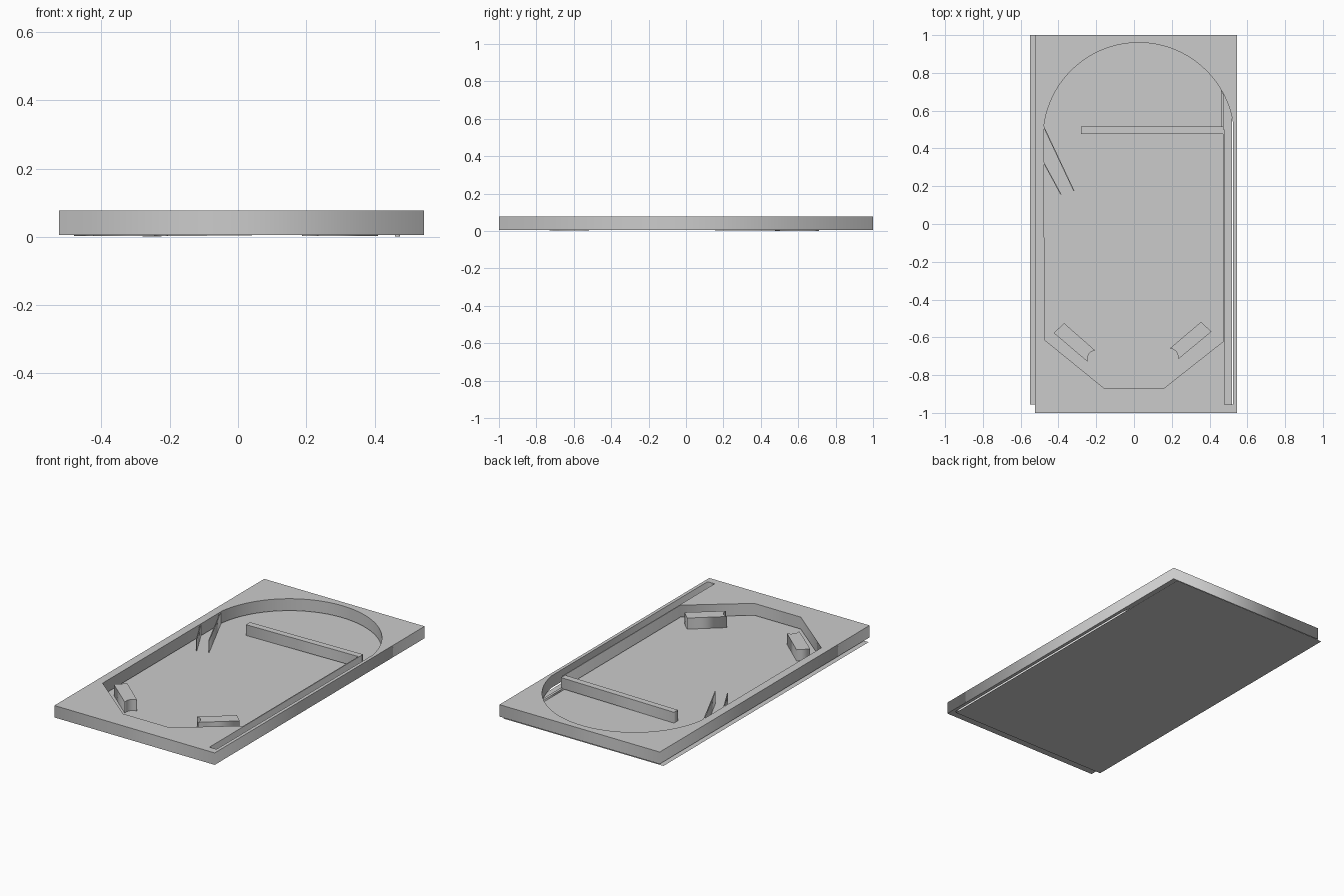
import bpy, math
from mathutils import Matrix

if "Cube" in bpy.data.objects:
    bpy.data.objects.remove(bpy.data.objects["Cube"])

def link(name, mesh):
    ob = bpy.data.objects.new(name, mesh)
    bpy.context.collection.objects.link(ob)
    return ob

def plate(name, outlines, z0, z1):
    """Solid plate from 2D outlines; inner outlines become openings."""
    cu = bpy.data.curves.new(name + "_outline", 'CURVE')
    cu.dimensions = '2D'
    cu.fill_mode = 'BOTH'
    cu.extrude = (z1 - z0) / 2
    for pts in outlines:
        sp = cu.splines.new('POLY')
        sp.points.add(len(pts) - 1)
        for p, (x, y) in zip(sp.points, pts):
            p.co = (x, y, 0, 1)
        sp.use_cyclic_u = True
    tmp = bpy.data.objects.new("outline_helper", cu)
    bpy.context.collection.objects.link(tmp)
    dg = bpy.context.evaluated_depsgraph_get()
    mesh = bpy.data.meshes.new_from_object(tmp.evaluated_get(dg))
    bpy.data.objects.remove(tmp)
    mesh.transform(Matrix.Translation((0, 0, (z0 + z1) / 2)))
    return link(name, mesh)

def arc(cx, cy, r, a0, a1, n):
    return [(cx + r * math.cos(math.radians(a0 + (a1 - a0) * i / n)),
             cy + r * math.sin(math.radians(a0 + (a1 - a0) * i / n))) for i in range(n + 1)]

def rect(x0, x1, y0, y1):
    return [(x0, y0), (x1, y0), (x1, y1), (x0, y1)]

TOP = 0.077

# cabinet frame: arched playfield opening joined to the launch lane, thin divider between
opening = arc(0.025, 0.454, 0.506, 8.6, 171.4, 48) + [
    (-0.475, -0.612), (-0.155, -0.872), (0.155, -0.872), (0.472, -0.622),
    (0.472, 0.50), (0.478, 0.50), (0.478, -0.955), (0.525, -0.955)]
plate("table_frame", [rect(-0.525, 0.545, -1, 1), opening], 0.005, TOP)

# base sheet, slightly offset from the frame
floor = bpy.data.meshes.new("base_sheet")
floor.from_pydata([(x, y, 0) for x, y in rect(-0.55, 0.52, -0.955, 1)], [], [(0, 1, 2, 3)])
link("base_sheet", floor)

# cross bar, rising slightly to the right
bar = plate("cross_bar", [rect(-0.28, 0.475, 0.477, 0.515)], 0.001, 0.066)
for v in bar.data.vertices:
    v.co.z += 0.011 * (v.co.x + 0.28)

# low curb at the lane exit
plate("lane_curb", [[(0.46, 0.50), (0.475, 0.50), (0.475, 0.685), (0.46, 0.71)]], 0.001, 0.012)

# slanted guide vanes on the left wall
for i, (a, b) in enumerate([((-0.475, 0.515), (-0.315, 0.175)), ((-0.475, 0.325), (-0.383, 0.155))]):
    w = 0.006
    plate("guide_vane_%d" % (i + 1), [[a, b, (b[0] - w, b[1]), (a[0] - w, a[1])]], 0.003, TOP - 0.003)

# lower bumpers with a rounded bite for the flipper pivots
plate("bumper_left", [[(-0.245, -0.73), (-0.425, -0.577), (-0.37, -0.525), (-0.205, -0.67)]
                      + arc(-0.203, -0.713, 0.043, 95, 198, 10)[1:-1]], 0.003, 0.07)
plate("bumper_right", [[(0.235, -0.715), (0.41, -0.57), (0.355, -0.518), (0.188, -0.66)]
                       + arc(0.19, -0.703, 0.043, 90, -12, 10)[1:-1]], 0.003, 0.07)
